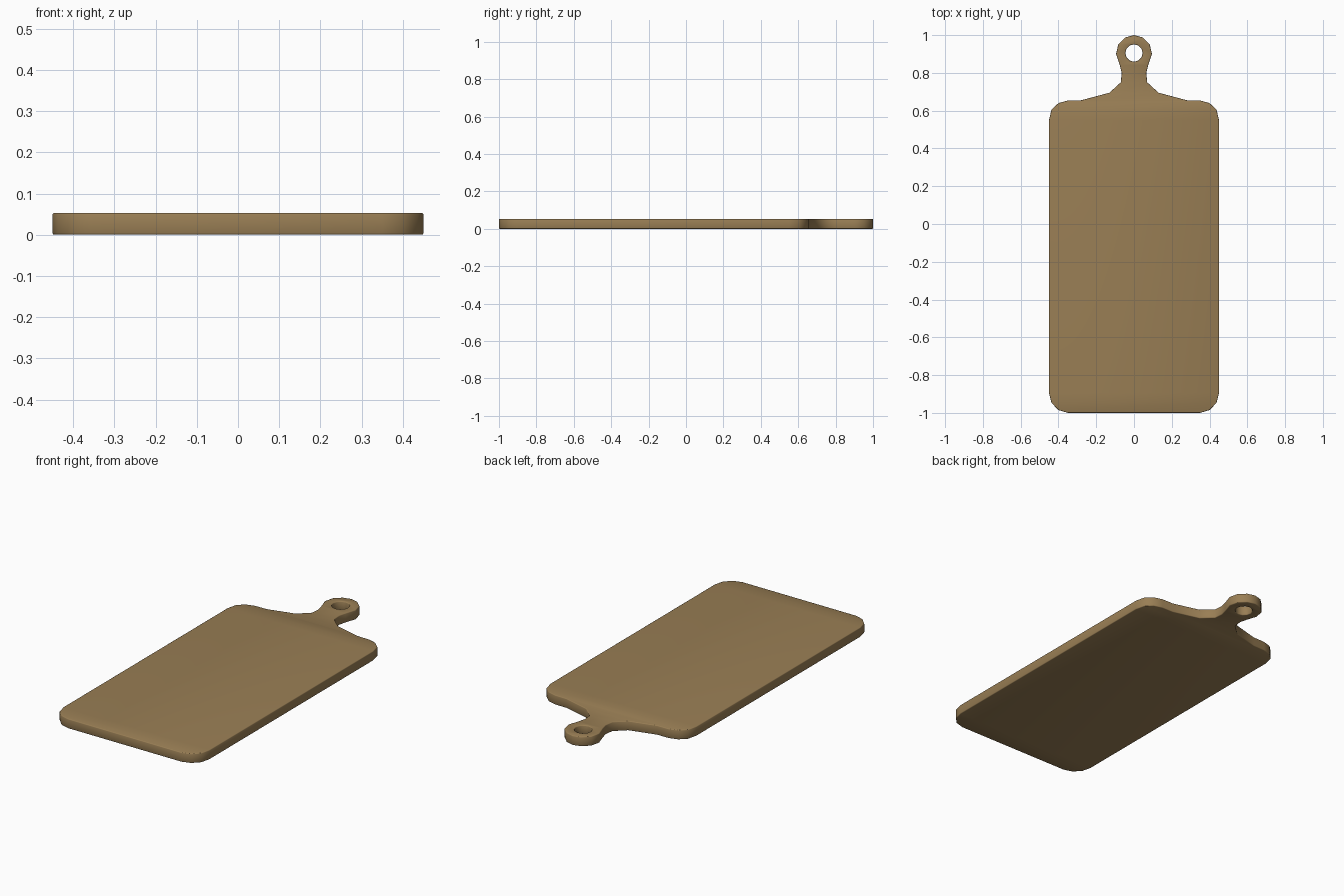
import bpy, bmesh, math

if "Cube" in bpy.data.objects:
    bpy.data.objects.remove(bpy.data.objects["Cube"])

T, B = 0.053, 0.004      # board thickness, edge rounding
RING_Y, HOLE_R = 0.905, 0.046

# right half of the outline, from bottom edge to the top of the hanging ring
half = [(0.35, -1), (0.40, -0.985), (0.437, -0.947), (0.45, -0.895),
        (0.45, 0.55), (0.437, 0.605), (0.40, 0.64), (0.35, 0.654),
        (0.28, 0.655), (0.13, 0.695), (0.07, 0.75), (0.065, 0.80),
        (0.075, 0.84), (0.095, 0.90), (0.083, 0.952), (0.045, 0.988)]
outline = half + [(0, 1.0)] + [(-x, y) for x, y in reversed(half)]
hole = [(HOLE_R * math.sin(i * math.tau / 12), RING_Y + HOLE_R * math.cos(i * math.tau / 12))
        for i in range(12)]

# filled profile with the hole, extruded and softly bevelled
curve = bpy.data.curves.new("cutting_board", 'CURVE')
curve.dimensions = '2D'
curve.fill_mode = 'BOTH'
curve.extrude = T / 2 - B
curve.bevel_depth = B
curve.bevel_resolution = 1
curve.offset = -B
for pts in (outline, hole):
    s = curve.splines.new('POLY')
    s.points.add(len(pts) - 1)
    for p, (x, y) in zip(s.points, pts):
        p.co = (x, y, 0, 1)
    s.use_cyclic_u = True
board = bpy.data.objects.new("cutting_board", curve)
bpy.context.collection.objects.link(board)
bpy.context.view_layer.objects.active = board
board.select_set(True)
bpy.ops.object.convert(target='MESH')
board = bpy.context.object

# weld caps to sides and set the board on the ground
bm = bmesh.new()
bm.from_mesh(board.data)
bmesh.ops.remove_doubles(bm, verts=bm.verts, dist=0.0002)
bmesh.ops.recalc_face_normals(bm, faces=bm.faces)
low = min(v.co.z for v in bm.verts)
bmesh.ops.translate(bm, verts=bm.verts, vec=(0, 0, -low))
for f in bm.faces:
    f.smooth = True
bm.to_mesh(board.data)
bm.free()

# wood
wood = bpy.data.materials.new("wood")
wood.diffuse_color = (0.32, 0.21, 0.09, 1)
wood.use_nodes = True
wood.node_tree.nodes["Principled BSDF"].inputs["Base Color"].default_value = wood.diffuse_color
board.data.materials.clear()
board.data.materials.append(wood)
